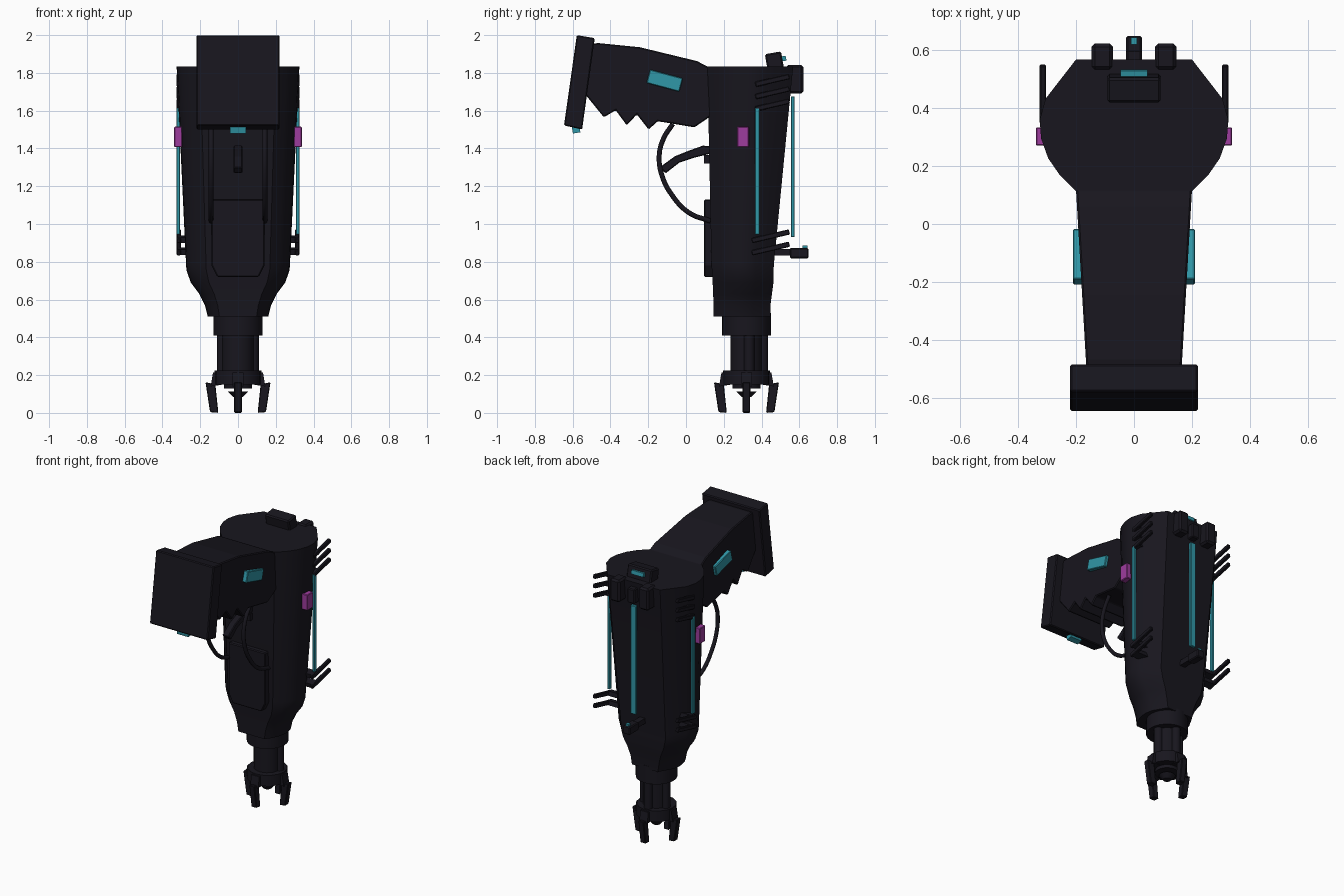
import bpy, bmesh, math
from mathutils import Matrix, Vector

if "Cube" in bpy.data.objects:
    bpy.data.objects.remove(bpy.data.objects["Cube"])

def material(name, rgb):
    m = bpy.data.materials.new(name)
    m.diffuse_color = (*rgb, 1)
    m.use_nodes = True
    m.node_tree.nodes["Principled BSDF"].inputs["Base Color"].default_value = m.diffuse_color
    return m

DARK = material("dark_shell", (0.009, 0.008, 0.013))
CYAN = material("cyan_light", (0.03, 0.31, 0.39))
PINK = material("magenta_light", (0.34, 0.045, 0.34))

def finish(name, bm, mat=DARK, bevel=0.0, smooth=None):
    bmesh.ops.recalc_face_normals(bm, faces=bm.faces)
    me = bpy.data.meshes.new(name)
    bm.to_mesh(me)
    bm.free()
    me.materials.append(mat)
    ob = bpy.data.objects.new(name, me)
    bpy.context.collection.objects.link(ob)
    if bevel:
        b = ob.modifiers.new("bevel", 'BEVEL')
        b.width, b.segments, b.limit_method = bevel, 1, 'ANGLE'
    if smooth:
        bpy.context.view_layer.objects.active = ob
        ob.select_set(True)
        bpy.ops.object.shade_smooth_by_angle(angle=math.radians(smooth))
        ob.select_set(False)
    return ob

def loft(name, rings, **kw):
    bm = bmesh.new()
    loops = [[bm.verts.new(p) for p in r] for r in rings]
    n = len(loops[0])
    for a, b in zip(loops, loops[1:]):
        for i in range(n):
            bm.faces.new((a[i], a[(i + 1) % n], b[(i + 1) % n], b[i]))
    bm.faces.new(loops[0])
    bm.faces.new(loops[-1])
    return finish(name, bm, **kw)

def prism(name, yz, x0, x1, **kw):
    """Side profile extruded across x."""
    return loft(name, [[(x, y, z) for y, z in yz] for x in (x0, x1)], **kw)

def box(name, lo, hi, tilt=0, **kw):
    """Box between two corners, tilted about x by degrees."""
    lo, hi = Vector(lo), Vector(hi)
    bm = bmesh.new()
    bmesh.ops.create_cube(bm, size=1, matrix=Matrix.Translation((lo + hi) / 2)
                          @ Matrix.Rotation(math.radians(tilt), 4, 'X')
                          @ Matrix.Diagonal((*(hi - lo), 1)))
    return finish(name, bm, **kw)

def cyl(name, x, y, z0, z1, r0, r1=None, seg=24, **kw):
    bm = bmesh.new()
    bmesh.ops.create_cone(bm, cap_ends=True, segments=seg, radius1=r0,
                          radius2=r1 or r0, depth=z1 - z0,
                          matrix=Matrix.Translation((x, y, (z0 + z1) / 2)))
    return finish(name, bm, smooth=35, **kw)

# Main body: one plan outline scaled down along the length
half = [(0.615, 0), (0.785, .12), (0.91, .25), (0.985, .4), (1, .54), (0.94, .70), (0.615, 1)]
outline = half + [(-x, v) for x, v in reversed(half)]
sections = [(1.833, .325, .113, .567), (0.785, .275, .135, .465), (0.755, .273, .137, .464),
            (0.69, .25, .141, .463), (0.63, .205, .144, .455), (0.57, .175, .145, .447),
            (0.51, .16, .145, .446)]
loft("main_body", [[(x * w, y0 + v * (y1 - y0), z) for x, v in outline]
                   for z, w, y0, y1 in sections], smooth=25)

# Front cover plate
loft("front_plate", [[(x, y, z) for x, z in
     [(-.14, 1.13), (.14, 1.13), (.14, .78), (.11, .72), (-.11, .72), (-.14, .78)]]
     for y in (.095, .17)], bevel=.006)

# Grip with toothed underside, narrowing toward its end
grip = [(.13, 1.826), (.108, 1.836), (.06, 1.862), (-.245, 1.936), (-.467, 1.958), (-.52, 1.95),
        (-.55, 1.69), (-.525, 1.676), (-.435, 1.565), (-.372, 1.602), (-.314, 1.523),
        (-.26, 1.58), (-.198, 1.50), (-.15, 1.544), (.045, 1.512), (.13, 1.57)]
loft("grip", [[(s * (.193 + .058 * y), y, z) for y, z in grip] for s in (-1, 1)], bevel=.006)
prism("grip_base", [(-.578, 2.0), (-.483, 1.984), (-.55, 1.50), (-.646, 1.522)],
      -.22, .22, bevel=.006)
box("grip_base_light", (-.043, -.602, 1.482), (.043, -.562, 1.52), tilt=10, mat=CYAN)

# Trigger
prism("trigger", [(.14, 1.41), (.09, 1.415), (.02, 1.39), (-.06, 1.358), (-.14, 1.30),
                  (-.108, 1.268), (-.035, 1.325), (.04, 1.35), (.14, 1.375)], -.024, .024, bevel=.005)
box("trigger_stop", (-.024, .095, 1.32), (.024, .14, 1.365))

# Paired trigger guard rods
for s, side in ((-1, "left"), (1, "right")):
    cu = bpy.data.curves.new("guard_" + side, 'CURVE')
    cu.dimensions, cu.bevel_depth, cu.bevel_resolution = '3D', .013, 2
    cu.resolution_u, cu.use_fill_caps = 6, True
    path = [(-.07, 1.53), (-.12, 1.45), (-.142, 1.36), (-.125, 1.25), (-.077, 1.157),
            (.015, 1.06), (.13, 1.015)]
    sp = cu.splines.new('BEZIER')
    sp.bezier_points.add(len(path) - 1)
    for p, (y, z) in zip(sp.bezier_points, path):
        p.co = (s * .142, y, z)
        p.handle_left_type = p.handle_right_type = 'AUTO'
    cu.materials.append(DARK)
    ob = bpy.data.objects.new("trigger_guard_" + side, cu)
    bpy.context.collection.objects.link(ob)
    bpy.context.view_layer.objects.active = ob
    ob.select_set(True)
    bpy.ops.object.convert(target='MESH')
    ob.select_set(False)

# Mirrored side details
def sided(name, s, x0, x1, y0, y1, z0, z1, **kw):
    a, b = sorted((s * x0, s * x1))
    return box(name, (a, y0, z0), (b, y1, z1), **kw)

for s, side in ((-1, "left"), (1, "right")):
    sided("grip_light_" + side, s, .17, .21, -.203, -.023, 1.722, 1.796, tilt=-15, mat=CYAN, bevel=.004)
    sided("side_light_" + side, s, .295, .338, .27, .333, 1.407, 1.515, mat=PINK, bevel=.004)
    sided("side_strip_" + side, s, .308, .325, .365, .39, .945, 1.615, mat=CYAN, bevel=.003)
    for i, z in enumerate((1.76, 1.695, 1.63, .935, .87)):
        y0 = .365 if i < 3 else .345
        sided(f"fin_{side}_{i}", s, .303, .325, y0, .55, z - .014, z + .014, tilt=13, bevel=.004)
        sided(f"fin_root_{side}_{i}", s, .23, .32, y0 + .01, y0 + .06, z - .03, z, tilt=13)
    sided("rear_lug_" + side, s, .072, .147, .53, .622, 1.69, 1.842, bevel=.012)

# Rear strip, its lower bracket and upper block
box("rear_strip", (-.02, .555, .93), (.02, .575, 1.675), mat=CYAN, bevel=.003)
box("rear_strip_mount", (-.027, .53, 1.70), (.027, .60, 1.80), bevel=.006)
box("rear_bracket_arm", (-.02, .44, .832), (.02, .57, .868))
box("rear_bracket_end", (-.027, .55, .818), (.027, .648, .874), bevel=.006)
box("rear_bracket_light", (-.011, .618, .87), (.011, .642, .886), mat=CYAN)

# Top block
box("top_block", (-.092, .425, 1.81), (.092, .512, 1.907), tilt=10, bevel=.008)
box("top_block_light", (-.046, .495, 1.862), (.046, .53, 1.888), tilt=10, mat=CYAN)

# Barrel, side rods and muzzle
CY = .32
cyl("barrel_collar", 0, CY, .41, .53, .13)
cyl("barrel", 0, CY, .2, .43, .085)
for i, (x, y) in enumerate(((-.082, .335), (.082, .335), (0, .407))):
    cyl(f"barrel_rod_{i}", x, y, .2, .43, .028, seg=12)
cyl("muzzle_ring", 0, CY, .15, .225, .125, seg=16)
cyl("muzzle_step", 0, CY, .128, .16, .075)
cyl("nozzle_stem", 0, CY, .10, .135, .022, seg=12)
cyl("nozzle_disc", 0, CY, .083, .112, .025, .052)

# Four claws around the muzzle
claw = [(.12, .152), (.172, .162), (.148, .004), (.104, 0)]
for i in range(4):
    ca, sa = math.cos(i * math.pi / 2), math.sin(i * math.pi / 2)
    loft(f"muzzle_claw_{i}", [[(r * ca - t * sa, CY + r * sa + t * ca, z) for r, z in claw]
                              for t in (-.02, .02)], bevel=.004)
    loft(f"claw_root_{i}", [[(r * ca - t * sa, CY + r * sa + t * ca, z) for r, z in
                             ((.08, .215), (.132, .215), (.145, .14), (.08, .15))]
                            for t in (-.03, .03)])
